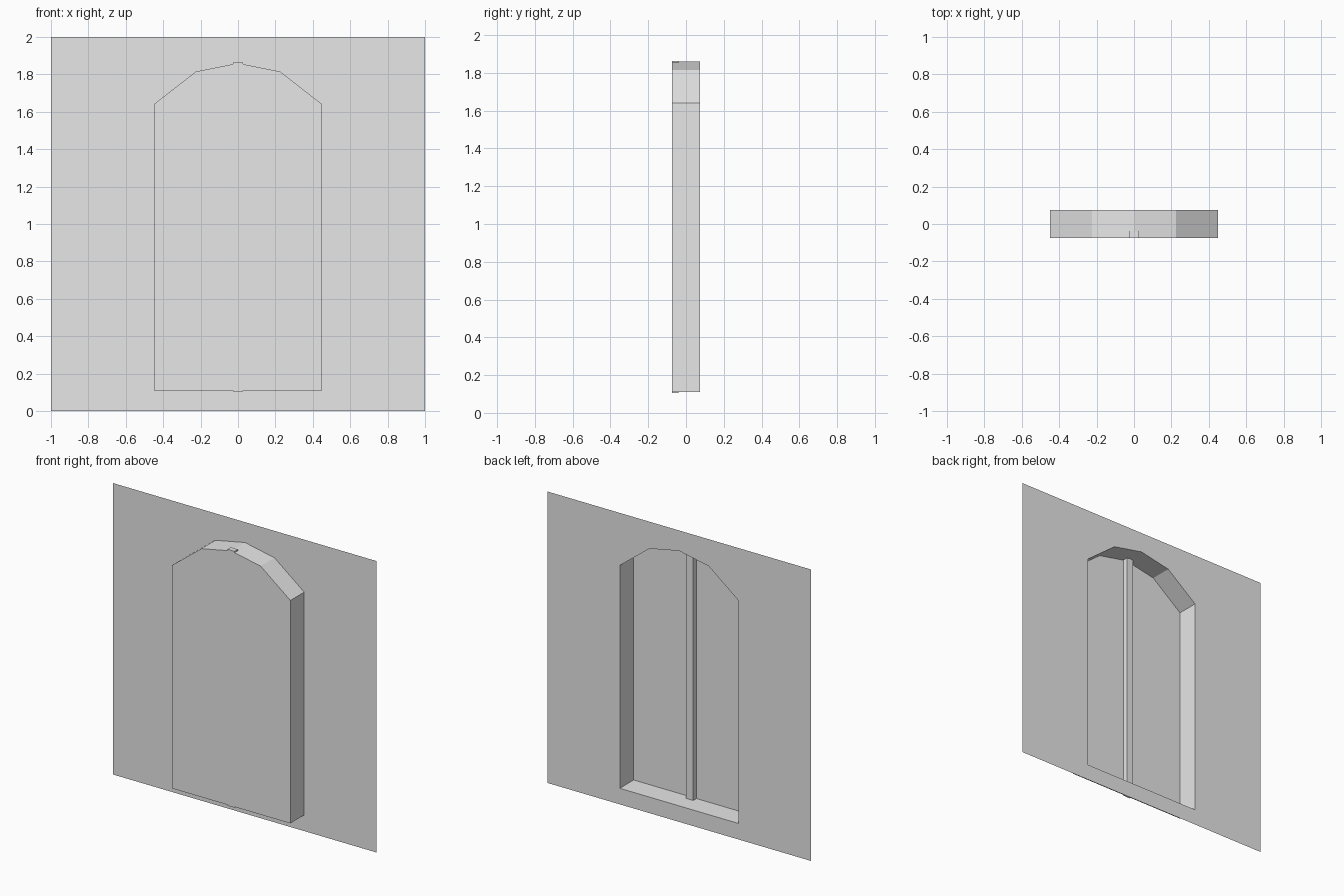
import bpy

if "Cube" in bpy.data.objects:
    bpy.data.objects.remove(bpy.data.objects["Cube"])

# One flat plaster grey for the whole piece
grey = bpy.data.materials.new("plain_grey")
grey.diffuse_color = (0.8, 0.8, 0.8, 1)
grey.use_nodes = True
grey.node_tree.nodes["Principled BSDF"].inputs["Base Color"].default_value = grey.diffuse_color

BACK, FRONT = 0.075, -0.075
SILL = 0.11
ARCH = [(-0.45, 1.64), (-0.225, 1.815), (0, 1.86), (0.225, 1.815), (0.45, 1.64)]


def make(name, verts, faces):
    mesh = bpy.data.meshes.new(name)
    mesh.from_pydata(verts, [], faces)
    mesh.materials.append(grey)
    obj = bpy.data.objects.new(name, mesh)
    bpy.context.collection.objects.link(obj)
    return obj


# Thin wall sheet: vertical strips around the arched opening, facing +y
strips = [[(-1, 0), (-1, 2), (-0.45, 2), (-0.45, 0)],
          [(0.45, 0), (0.45, 2), (1, 2), (1, 0)],
          [(-0.45, 0), (-0.45, SILL), (0.45, SILL), (0.45, 0)]]
for a, b in zip(ARCH, ARCH[1:]):
    strips.append([a, (a[0], 2), (b[0], 2), b])
verts = [(x, BACK, z) for s in strips for x, z in s]
make("wall", verts, [range(4 * i, 4 * i + 4) for i in range(len(strips))])

# Recess: jambs, sill and arch running from the wall to the window pane
outline = [(-0.45, SILL)] + ARCH + [(0.45, SILL)]
n = len(outline)
verts = [(x, y, z) for y in (BACK, FRONT) for x, z in outline]
make("window_recess", verts,
     [(i, n + i, n + (i + 1) % n, (i + 1) % n) for i in range(n)])

# Flat arched pane closing the recess
make("window_pane", [(x, FRONT, z) for x, z in outline], [range(n)])

# Central mullion, its ends poking slightly through sill and arch
bpy.ops.mesh.primitive_cube_add(size=1, location=(0, -0.0575, 0.984))
mullion = bpy.context.object
mullion.name = "mullion"
mullion.scale = (0.054, 0.035, 1.76)
mullion.data.materials.append(grey)
